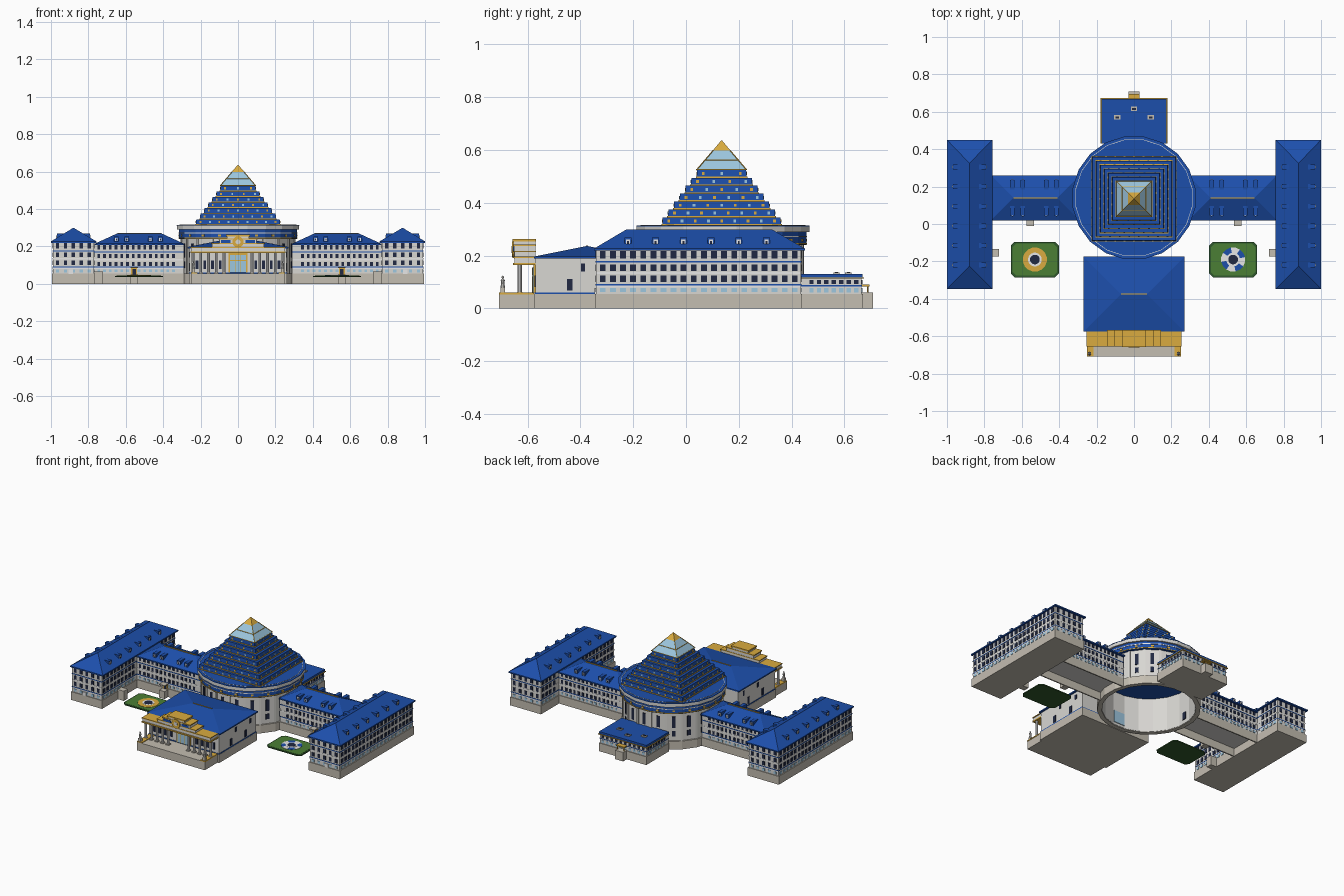
import bpy, bmesh, math
from mathutils import Matrix, Vector

if "Cube" in bpy.data.objects:
    bpy.data.objects.remove(bpy.data.objects["Cube"])

CY = 0.14  # centre of the round hall in y


def material(name, rgb):
    m = bpy.data.materials.new(name)
    m.diffuse_color = (*rgb, 1)
    m.use_nodes = True
    m.node_tree.nodes["Principled BSDF"].inputs["Base Color"].default_value = m.diffuse_color
    return m


BLUE = material("roof blue", (0.012, 0.078, 0.41))
WALL = material("wall grey", (0.69, 0.68, 0.65))
STONE = material("base stone", (0.55, 0.51, 0.44))
GOLD = material("gold", (0.70, 0.41, 0.05))
GLASS = material("glass blue", (0.34, 0.57, 0.74))
NAVY = material("window navy", (0.015, 0.022, 0.055))
GREEN = material("lawn green", (0.07, 0.21, 0.035))
HEDGE = material("hedge green", (0.03, 0.10, 0.025))
WHITE = material("white", (0.85, 0.85, 0.85))


def finish(name, bm, *mats):
    bmesh.ops.recalc_face_normals(bm, faces=bm.faces)
    me = bpy.data.meshes.new(name)
    bm.to_mesh(me)
    bm.free()
    for m in mats:
        me.materials.append(m)
    ob = bpy.data.objects.new(name, me)
    bpy.context.collection.objects.link(ob)
    return ob


def add_box(bm, x0, x1, y0, y1, z0, z1, turn=0):
    c = Vector(((x0 + x1) / 2, (y0 + y1) / 2, (z0 + z1) / 2))
    mat = Matrix.Translation(c) @ Matrix.Diagonal((abs(x1 - x0), abs(y1 - y0), z1 - z0, 1))
    if turn:
        o = Matrix.Translation((0, CY, 0))
        mat = o @ Matrix.Rotation(turn, 4, 'Z') @ o.inverted() @ mat
    bmesh.ops.create_cube(bm, size=1, matrix=mat)


def boxes(name, mat, items):
    bm = bmesh.new()
    for b in items:
        add_box(bm, *b)
    return finish(name, bm, mat)


def both(items):
    """Boxes plus their mirror images across x = 0."""
    return list(items) + [(-b[1], -b[0], *b[2:]) for b in items]


def windows(axis, plane, spots, zs, w, h, t=.003):
    out = []
    for s in spots:
        for z in zs:
            span, thin = (s - w / 2, s + w / 2), (plane - t, plane + t)
            out.append((*(thin + span if axis == 'x' else span + thin), z - h / 2, z + h / 2))
    return out


def spread(a, b, n):
    return [a + (b - a) * i / (n - 1) for i in range(n)]


def hull(name, mat, pts):
    bm = bmesh.new()
    for p in pts:
        bm.verts.new(p)
    bmesh.ops.convex_hull(bm, input=bm.verts[:])
    bmesh.ops.dissolve_limit(bm, angle_limit=.001, verts=bm.verts[:], edges=bm.edges[:])
    return finish(name, bm, mat)


def hip_roof(name, x0, x1, y0, y1, z0, z1, ridge):
    (ax, ay), (bx, by) = ridge
    eave = [(x, y, z) for x in (x0, x1) for y in (y0, y1) for z in (z0 - .008, z0)]
    return hull(name, BLUE, eave + [(ax, ay, z1), (bx, by, z1)])


def frustum(name, mat, h0, h1, z0, z1, cy=CY - .005):
    return hull(name, mat, [(sx * h, cy + sy * h, z) for h, z in ((h0, z0), (h1, z1))
                            for sx in (-1, 1) for sy in (-1, 1)])


def lathe(name, mats, profile, n=20, cx=0, cy=CY):
    """Closed ring profile of (radius, z), coloured by sector in turn."""
    bm = bmesh.new()
    rings = []
    for i in range(n):
        a = 2 * math.pi * (i + .5) / n
        rings.append([bm.verts.new((cx + r * math.cos(a), cy + r * math.sin(a), z)) for r, z in profile])
    k = len(profile)
    for i in range(n):
        for j in range(k):
            p, q = rings[i], rings[(i + 1) % n]
            f = bm.faces.new((p[j], q[j], q[(j + 1) % k], p[(j + 1) % k]))
            f.material_index = i % len(mats)
    bmesh.ops.remove_doubles(bm, verts=bm.verts[:], dist=1e-5)
    return finish(name, bm, *mats)


def ring(name, mats, r0, r1, z0, z1, **kw):
    return lathe(name, mats, [(r0, z0), (r1, z0), (r1, z1), (r0, z1)], **kw)


def bars(name, mat, pairs, r, n=6):
    bm = bmesh.new()
    for a, b in pairs:
        a, b = Vector(a), Vector(b)
        m = Matrix.Translation((a + b) / 2) @ (b - a).to_track_quat('Z', 'Y').to_matrix().to_4x4()
        bmesh.ops.create_cone(bm, cap_ends=True, segments=n, radius1=r, radius2=r,
                              depth=(b - a).length, matrix=m)
    return finish(name, bm, mat)


# Long side wings and the links to the hall (links are open underneath)
boxes("wing_base", STONE, both([(.765, .995, -.345, .44, 0, .055)]))
boxes("link_base", STONE, both([(.29, .77, .025, .033, 0, .055), (.29, .77, .242, .25, 0, .055)]))
boxes("wing_walls", WALL, both([(.77, .99, -.34, .435, .055, .22), (.29, .77, .03, .245, .053, .21)]))
for s, side in ((-1, "left"), (1, "right")):
    hip_roof(side + "_wing_roof", s * .757, s * 1.0, -.348, .45, .227, .30, ((s * .88, -.225), (s * .88, .325)))
    hip_roof(side + "_link_roof", s * .29, s * .765, .02, .26, .215, .27, ((s * .41, .14), (s * .645, .14)))
boxes("link_ridge_trim", GOLD, both([(.41, .645, .137, .143, .268, .273)]))

# Wing windows: three dark rows over one light row, with blue string courses
long_y, link_x, end_x = spread(-.315, .412, 20), spread(.345, .745, 14), spread(.795, .965, 5)
inner_y = [y for y in long_y if y < .01 or y > .27]


def wing_windows(zs, h):
    low = [z - .006 if z > .1 else z for z in zs]
    return (windows('x', .99, long_y, zs, .022, h) + windows('x', .77, inner_y, zs, .022, h)
            + windows('y', -.34, end_x, zs, .018, h) + windows('y', .435, end_x, zs, .018, h)
            + windows('y', .03, link_x, low, .015, h * .85) + windows('y', .245, link_x, low, .015, h * .85))


boxes("wing_dark_windows", NAVY, both(wing_windows((.203,), .029) + wing_windows((.155, .112), .025)))
boxes("wing_light_windows", GLASS, both(wing_windows((.07,), .016)))
boxes("wing_string_courses", BLUE, both(
    [(.768, .992, -.342, .437, z, z + .005) for z in (.174, .087)]
    + [(.29, .77, .028, .247, z, z + .005) for z in (.168, .087)]))
boxes("wing_white_bands", WHITE, both(
    [(.769, .991, -.341, .436, z, z + .008) for z in (.130, .079)]
    + [(.29, .77, .029, .246, z, z + .008) for z in (.125, .079)]))

# Dormers on wing and link roofs
bodies, panes, holes = [], [], []
for y in spread(-.22, .305, 6):
    for d in (-1, 1):
        a, b = sorted((.88 + d * .04, .88 + d * .088))
        bodies.append((a, b, y - .013, y + .013, .235, .269))
        panes += windows('x', .88 + d * .088, [y], [.25], .016, .022)
        holes += windows('x', .88 + d * .088, [y], [.249], .007, .013, .004)
for x in (.415, .47, .595, .65):
    for d in (-1, 1):
        a, b = sorted((.14 + d * .045, .14 + d * .095))
        bodies.append((x - .012, x + .012, a, b, .225, .253))
        panes += windows('y', .14 + d * .095, [x], [.238], .014, .016)
        holes += windows('y', .14 + d * .095, [x], [.237], .006, .01, .004)
boxes("dormers", BLUE, both(bodies))
boxes("dormer_panes", WHITE, both(panes))
boxes("dormer_openings", NAVY, both(holes))

# Small entrance porches of the wings
boxes("side_porches", STONE, both([(.722, .77, -.175, -.135, 0, .065), (.535, .575, -.012, .03, 0, .05),
                                   (.535, .575, -.012, .03, .084, .09)]))
boxes("side_porch_frames", GOLD, both(windows('y', .027, [.555], [.067], .032, .036)))
boxes("side_porch_doors", NAVY, both(windows('y', .025, [.555], [.065], .018, .03)))
boxes("wing_end_plates", WHITE, both(windows('y', -.343, [.895], [.066], .024, .024)))

# Round hall: open-bottomed drum, banded cornice, parapet and roof disc
ring("hall_base", [STONE], .287, .315, 0, .055)
ring("hall_wall", [WALL], .285, .305, .004, .245)
ring("hall_ceiling", [BLUE], 0, .29, .232, .24)
ring("hall_cornice", [BLUE], .285, .32, .24, .29)
ring("hall_gold_band", [GOLD], .30, .323, .243, .248)
ring("hall_white_band", [WHITE], .30, .323, .270, .275)
ring("hall_parapet", [WALL], .285, .331, .29, .311)
ring("hall_roof", [BLUE], 0, .332, .311, .315)
ring("hall_roof_line", [WALL], .313, .316, .31, .317)
turns = [2 * math.pi * i / 20 for i in range(20)]
boxes("hall_tall_windows", NAVY, [(.298, .304, CY - .011, CY + .011, z0, z1, t + 1e-6)
      for t in turns for z0, z1 in ((.14, .215), (.085, .12))])
boxes("hall_pilasters", WALL, [(.295, .309, CY - .007, CY + .007, .055, .24, t + math.pi / 20) for t in turns])
boxes("hall_cornice_studs", GOLD, [(.31, .319, CY - .008, CY + .008, .253, .264, t + 1e-6) for t in turns])
boxes("hall_inner_door", GLASS, [(-.04, .04, CY - .284, CY - .277, .02, .1)])
boxes("hall_inner_side_doors", NAVY, both([(.277, .284, CY - .015, CY + .015, .03, .08)]))

# Stepped pyramid roof with gold trims and small lights
halves = spread(.225, .095, 7)
panes, lights = [], []
PY = CY - .005
for i, h in enumerate(halves):
    z = .315 + i * .03
    frustum(f"pyramid_tier_{i + 1}", BLUE, h, h - .002, z, z + .03)
    frustum(f"pyramid_trim_{i + 1}", GOLD, h + .003, h + .003, z, z + .005)
    for k, s in enumerate(spread(-h + .025, h - .025, 9 - i)):
        for d in (-1, 1):
            e = d * (h - .001)
            (panes if k % 2 else lights).extend(windows('y', PY + e, [s], [z + .016], .01, .011, .002)
                                                + windows('x', e, [PY + s], [z + .016], .01, .011, .002))
boxes("pyramid_lights", GOLD, lights)
boxes("pyramid_panes", GLASS, panes)

# Glass peak with gold cap and ribs
frustum("glass_peak", GLASS, .095, .032, .525, .599)
frustum("gold_cap", GOLD, .033, .001, .599, .637)
corner = [(-1, -1), (1, -1), (1, 1), (-1, 1)]
ribs = [((x * .095, PY + y * .095, .525), (x * .032, PY + y * .032, .599)) for x, y in corner]
for h, z in ((.095, .526), (.064, .562)):
    ribs += [((a[0] * h, PY + a[1] * h, z), (b[0] * h, PY + b[1] * h, z))
             for a, b in zip(corner, corner[1:] + corner[:1])]
bars("peak_ribs", GOLD, ribs, .0022)

# Front building and terrace
boxes("front_base", STONE, [(-.262, .262, -.575, -.175, 0, .055), (-.25, .25, -.708, -.57, 0, .055)])
boxes("front_walls", WALL, [(-.258, .258, -.57, -.18, .055, .19)])
boxes("front_plinth_line", BLUE, [(-.261, .261, -.573, -.178, .055, .061)])
hip_roof("front_roof", -.27, .27, -.575, -.175, .197, .237, ((-.07, -.375), (.07, -.375)))
boxes("front_ridge_trim", GOLD, [(-.07, .07, -.378, -.372, .235, .239)])
boxes("front_side_windows", NAVY, both(windows('x', .258, (-.44, -.29), [.09], .022, .045)
      + windows('x', .258, (-.39, -.24), [.155], .016, .03)))

# Portico: columns, entablature and stepped gold-topped attic
col_x = spread(.075, .24, 5)
bars("portico_columns", WHITE, [((s * x, -.63, .055), (s * x, -.63, .165)) for x in col_x for s in (-1, 1)], .008, 10)
boxes("column_feet", STONE, both([(x - .011, x + .011, -.641, -.619, .055, .062) for x in col_x]))
boxes("entablature", WALL, [(-.25, .25, -.65, -.57, .172, .192)])
boxes("attic", WALL, [(-.14, .14, -.65, -.57, .19, .215), (-.1, .1, -.652, -.57, .19, .238),
                      (-.06, .06, -.653, -.57, .23, .255)])
boxes("gold_ledges", GOLD, [(-.254, .254, -.655, -.568, .164, .173), (-.255, .255, -.655, -.568, .192, .197),
                            (-.145, .145, -.655, -.568, .213, .218), (-.105, .105, -.656, -.568, .237, .243),
                            (-.065, .065, -.657, -.568, .254, .263)])
bars("round_emblem", GOLD, [((0, -.659, .224), (0, -.64, .224))], .03, 20)
bars("emblem_centre", WALL, [((0, -.661, .224), (0, -.65, .224))], .013, 16)
boxes("attic_blue_panels", BLUE, both(windows('y', -.652, [.066], [.226], .05, .016)))
boxes("door_frame", GOLD, [(-.052, .052, -.578, -.568, .061, .164)])
boxes("door_glass", GLASS, [(-.042, .042, -.582, -.57, .061, .155)])
boxes("door_bars", GOLD, [(x - .002, x + .002, -.584, -.57, .061, .155) for x in (-.015, .015)]
      + [(-.042, .042, -.584, -.57, .122, .127)])
boxes("facade_windows", NAVY, both(windows('y', -.571, (.095, .137, .178, .22), [.103], .015, .045)))

# Terrace rails and statues
boxes("terrace_rails", GOLD, both([(.216, .252, -.708, -.575, .053, .060)]))
boxes("statue_pedestals", STONE, both([(.229, .247, -.703, -.685, .06, .08)]))
for s, side in ((-1, "left"), (1, "right")):
    lathe(side + "_statue", [WALL], [(0, .08), (.009, .08), (.006, .095), (.008, .108), (.003, .113),
                                     (.005, .119), (0, .125)], n=10, cx=s * .238, cy=-.694)

# Rear building with flat roof, roof boxes and porch
boxes("rear_base", STONE, [(-.175, .175, .43, .67, 0, .055), (-.03, .03, .66, .708, 0, .06)])
boxes("rear_walls", WALL, [(-.172, .172, .43, .665, .055, .118)])
boxes("rear_roof", BLUE, [(-.175, .175, .43, .669, .116, .131)])
boxes("rear_roof_trim", GOLD, [(-.180, .180, .43, .674, .113, .117)])
boxes("rear_string_course", BLUE, [(-.174, .174, .43, .667, .084, .088)])
rx, ry = spread(-.15, .15, 10), spread(.475, .645, 7)
for nm, mat, z, h in (("dark", NAVY, .1, .014), ("light", GLASS, .069, .016)):
    boxes(f"rear_{nm}_windows", mat, windows('y', .665, rx, [z], .018, h)
          + both(windows('x', .172, ry, [z], .016, h)))
vents = [(-.09, .57), (.09, .57), (0, .615)]
boxes("roof_vents", STONE, [(x - .017, x + .017, y - .012, y + .012, .13, .137) for x, y in vents])
boxes("vent_panes", NAVY, [(x - .01, x + .01, y - .006, y + .006, .136, .139) for x, y in vents])
boxes("rear_porch_roof", GOLD, [(-.03, .03, .665, .695, .083, .09)])
bars("rear_porch_posts", GOLD, [((x, .688, .06), (x, .688, .085)) for x in (-.024, .024)], .003)

# Garden beds with round flower patterns
for s, side in ((-1, "left"), (1, "right")):
    for nm, mat, a, b, z0, z1 in (("hedge", HEDGE, .128, .095, .036, .043), ("lawn", GREEN, .119, .086, .04, .044)):
        hull(f"{side}_bed_{nm}", mat, [(s * .53 + i * x, -.19 + j * y, z) for z in (z0, z1) for i in (-1, 1)
                                       for j in (-1, 1) for x, y in ((a, b - .02), (a - .02, b))])
    at = dict(n=16, cx=s * .53, cy=-.19)
    outer = [GOLD] if s < 0 else [BLUE, BLUE, WHITE, WHITE]
    ring(side + "_flower_ring", outer, .037, .065, .042, .046, **at)
    ring(side + "_flower_inner", [WHITE], .026, .037, .042, .047, **at)
    ring(side + "_flower_centre", [NAVY], 0, .026, .042, .048, **at)
